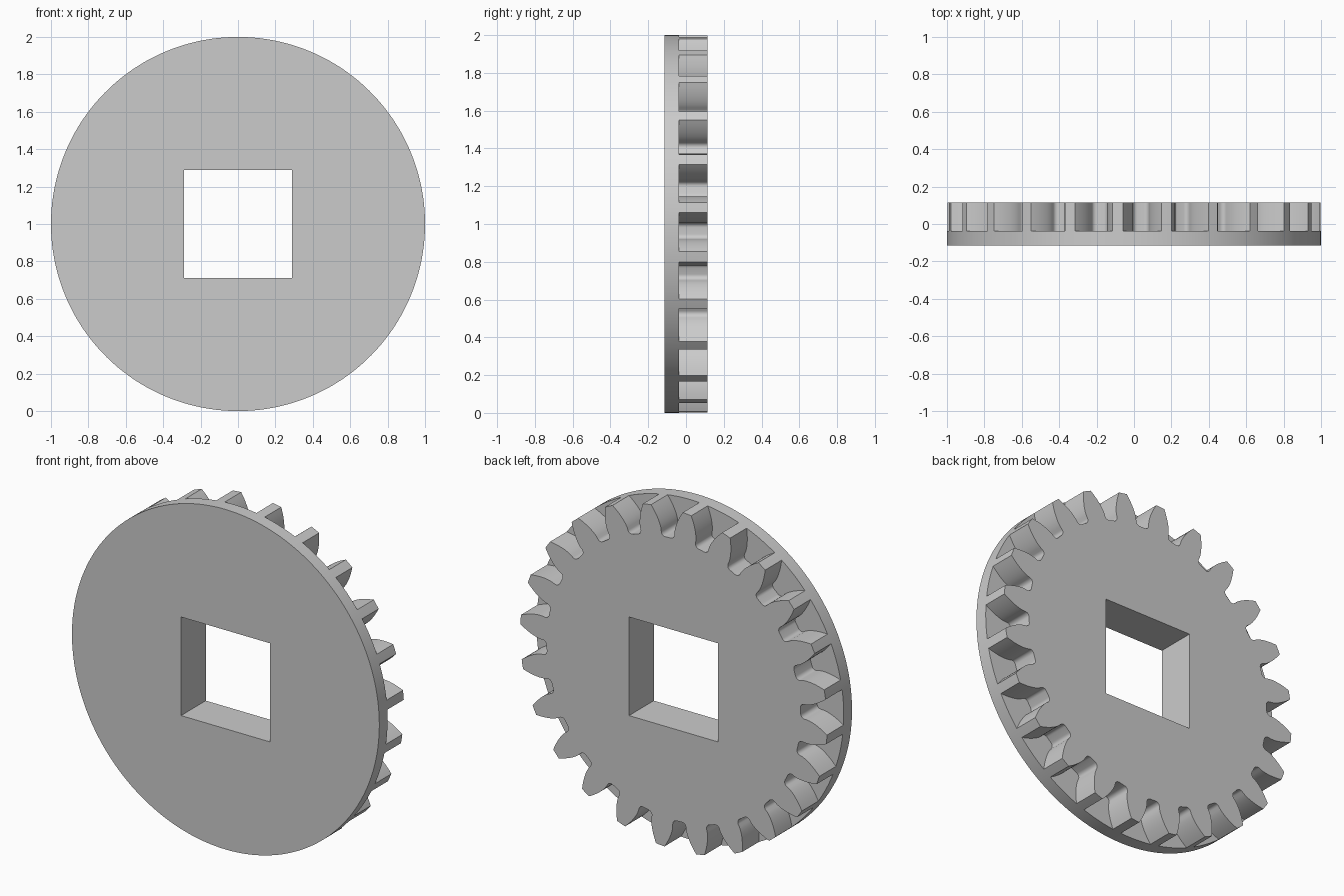
import bpy, bmesh, math

if "Cube" in bpy.data.objects:
    bpy.data.objects.remove(bpy.data.objects["Cube"])

TEETH = 24
PHASE = math.radians(5)
STEP = 2 * math.pi / TEETH
Y_FRONT, Y_DISC, Y_BACK = -0.115, -0.038, 0.115
HOLE = 0.29
R_TIP, R_PITCH, R_ROOT, FILLET = 1.0, 0.923, 0.827, 0.025
R_BASE = R_PITCH * math.cos(math.radians(20))


def inv(a):
    return math.tan(a) - a


# half a tooth as (radius, angle from tooth centre), tip to gap middle
half_base = STEP / 4 + inv(math.radians(20))
half = []
for i in range(9):
    r = R_TIP + (R_BASE - R_TIP) * i / 8
    half.append((r, half_base - inv(math.acos(min(1, R_BASE / r)))))
off = math.asin(FILLET / (R_ROOT + FILLET))
for i in range(7):
    a = -math.pi / 2 - off + (off - math.pi / 2) * i / 6
    u, v = R_ROOT + FILLET + FILLET * math.cos(a), FILLET * math.sin(a)
    half.append((math.hypot(u, v), half_base + off + math.atan2(v, u)))
tooth = [(r, -a) for r, a in reversed(half)] + [(R_TIP, 0)] + half
tooth.append((R_ROOT, STEP / 2))
TIP_A, TIP_B = len(half) - 1, len(half) + 1

bm = bmesh.new()


def vert(r, a, y):
    return bm.verts.new((r * math.cos(a), y, 1 + r * math.sin(a)))


def quads(a, b, closed=True):
    n = len(a)
    for i in range(n if closed else n - 1):
        j = (i + 1) % n
        bm.faces.new((a[i], a[j], b[j], b[i]))


# gear outline at the disc face and at the back
polar = [(r, PHASE + k * STEP + a) for k in range(TEETH) for r, a in tooth]
low = [vert(r, a, Y_DISC) for r, a in polar]
high = [vert(r, a, Y_BACK) for r, a in polar]
quads(low, high)

# pocket floors between teeth, and the disc rim
n, m = len(polar), len(tooth)
rim, rim_angles = [], []
for k in range(TEETH):
    for i in range(TIP_A, TIP_B + 1):
        rim.append(low[k * m + i])
        rim_angles.append(polar[k * m + i][1])
    start, end = rim_angles[-1], PHASE + (k + 1) * STEP - half[0][1]
    arc_angles = [start + (end - start) * i / 8 for i in range(1, 8)]
    arc = [vert(R_TIP, a, Y_DISC) for a in arc_angles]
    gap = [low[(k * m + i) % n] for i in range(TIP_B, m + TIP_A + 1)]
    bm.faces.new(gap + arc[::-1])
    rim += arc
    rim_angles += arc_angles
front = [vert(R_TIP, a, Y_FRONT) for a in rim_angles]
quads(rim, front)

# square hole through the hub
corners = [math.pi / 4 + q * math.pi / 2 for q in range(4)]
hole_front = [vert(HOLE * math.sqrt(2), a, Y_FRONT) for a in corners]
hole_back = [vert(HOLE * math.sqrt(2), a, Y_BACK) for a in corners]
quads(hole_front, hole_back)


# flat front and back faces, four pieces around the hole
def ring(outer, angles, inner):
    count = len(outer)
    s = min(range(count), key=lambda i: abs(angles[i] - math.pi / 4))
    for q in range(4):
        a = s + q * count // 4
        part = [outer[i % count] for i in range(a, a + count // 4 + 1)]
        bm.faces.new(part + [inner[(q + 1) % 4], inner[q]])


ring(front, rim_angles, hole_front)
ring(high, [a for r, a in polar], hole_back)
bmesh.ops.recalc_face_normals(bm, faces=bm.faces)

mesh = bpy.data.meshes.new("gear_wheel")
bm.to_mesh(mesh)
bm.free()
wheel = bpy.data.objects.new("gear_wheel", mesh)
bpy.context.collection.objects.link(wheel)

grey = bpy.data.materials.new("plain grey")
grey.diffuse_color = (0.6, 0.6, 0.6, 1)
grey.use_nodes = True
grey.node_tree.nodes["Principled BSDF"].inputs["Base Color"].default_value = grey.diffuse_color
mesh.materials.append(grey)

bpy.context.view_layer.objects.active = wheel
wheel.select_set(True)
bpy.ops.object.shade_smooth_by_angle(angle=math.radians(30))
